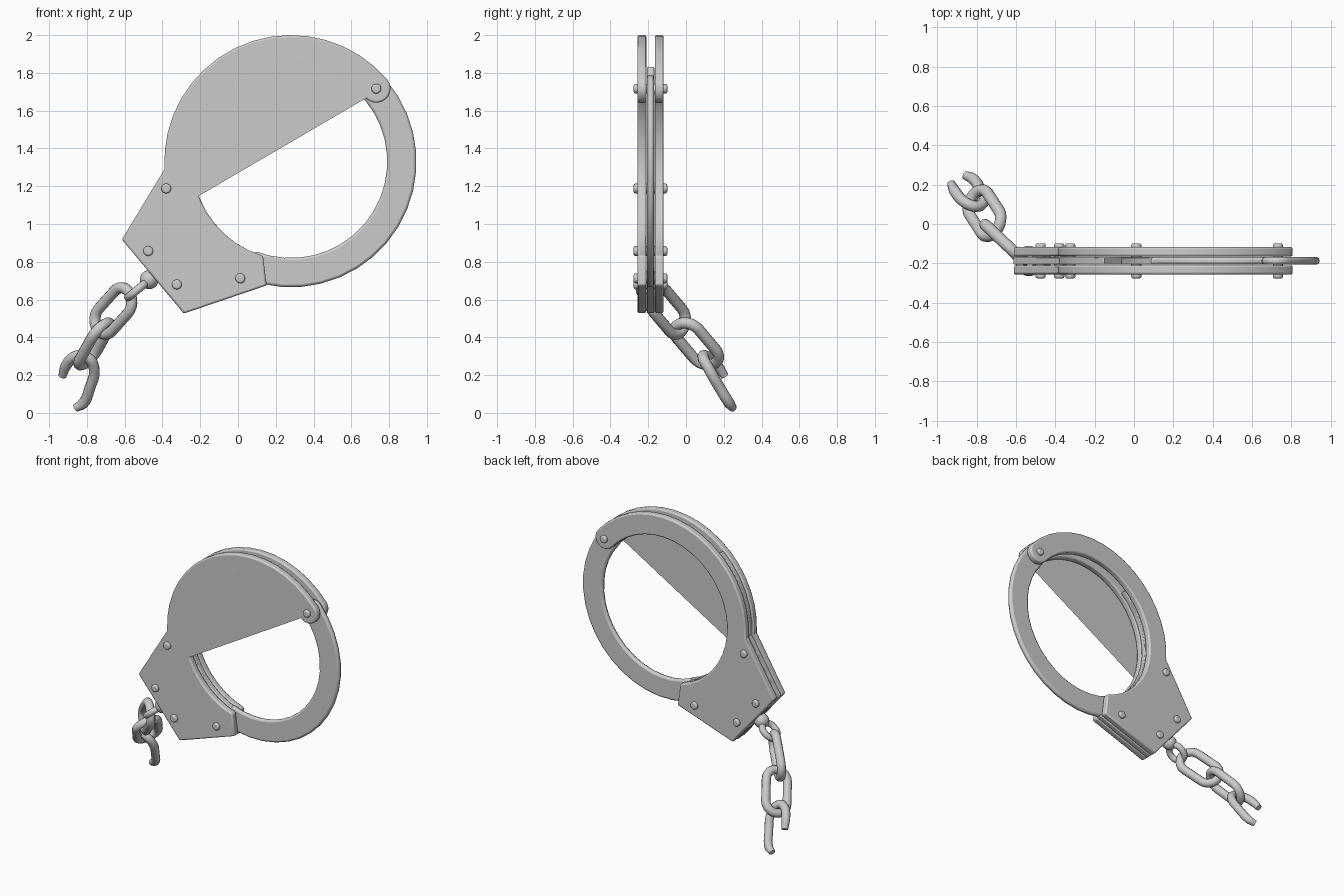
import bpy, bmesh
from math import cos, sin, radians, pi
from mathutils import Vector, Matrix

if "Cube" in bpy.data.objects:
    bpy.data.objects.remove(bpy.data.objects["Cube"])

CX, CZ = 0.28, 1.33          # centre of the cuff ring
RO, RI = 0.67, 0.52          # outer and inner radius
HINGE = 40.5                 # hinge angle in degrees
BODY = [(-0.615, 0.918), (-0.287, 0.526), (0.152, 0.675), (0.133, 0.833)]


def arc(r, a0, a1, step=8.5, c=(CX, CZ)):
    n = max(2, round(abs(a1 - a0) / step))
    angles = [radians(a0 + (a1 - a0) * i / n) for i in range(n + 1)]
    return [(c[0] + r * cos(a), c[1] + r * sin(a)) for a in angles]


def on_ring(r, a):
    return arc(r, a, a)[0]


def finish(ob, angle=30):
    bpy.ops.object.select_all(action='DESELECT')
    ob.select_set(True)
    bpy.context.view_layer.objects.active = ob
    bpy.ops.object.shade_smooth_by_angle(angle=radians(angle))


def add_mesh(name, bm):
    bmesh.ops.recalc_face_normals(bm, faces=bm.faces)
    me = bpy.data.meshes.new(name)
    bm.to_mesh(me)
    bm.free()
    ob = bpy.data.objects.new(name, me)
    bpy.context.collection.objects.link(ob)
    return ob


def plate(name, outline, y0, y1, bevel):
    bm = bmesh.new()
    face = bm.faces.new([bm.verts.new((x, y0, z)) for x, z in outline])
    if y1 != y0:
        ext = bmesh.ops.extrude_face_region(bm, geom=[face], use_keep_orig=True)
        moved = [v for v in ext['geom'] if isinstance(v, bmesh.types.BMVert)]
        bmesh.ops.translate(bm, verts=moved, vec=(0, y1 - y0, 0))
    ob = add_mesh(name, bm)
    if bevel:
        m = ob.modifiers.new('edge', 'BEVEL')
        m.width, m.segments = bevel, 2
        m.limit_method, m.angle_limit = 'ANGLE', radians(40)
    finish(ob)
    return ob


# Two cheek plates with a rounded hinge end
pivot = on_ring((RO + RI) / 2, HINGE)
cap = arc((RO - RI) / 2, HINGE + 180, HINGE + 360, 18, pivot)
cheek = (arc(RO, HINGE, 183.4) + BODY[:-1] + arc(RI, 253.5, HINGE) + cap[1:-1])
plate('front_cheek_plate', cheek, -0.257, -0.210, 0.01)
plate('back_cheek_plate', cheek, -0.165, -0.118, 0.01)

# Thin sheet closing the upper half of the front opening
plate('front_segment_sheet', arc(RI + 0.01, 40, 200.6), -0.257, -0.257, 0)

# Spacer between the cheeks
spacer = arc(RO - 0.005, 130.6, 183.4) + BODY[:-1] + arc(RI, 253.5, 130.6)
plate('spacer_plate', spacer, -0.207, -0.168, 0.006)

# Swinging arm, running from the hinge into the body
AO, AI = 0.665, 0.51
arm_pivot = on_ring((AO + AI) / 2, HINGE)
arm_cap = arc((AO - AI) / 2, HINGE, HINGE + 180, 18, arm_pivot)
arm = arc(AO, -112, HINGE, 9) + arm_cap[1:-1] + arc(AI, HINGE, -112, 9)
plate('swing_arm', arm, -0.206, -0.169, 0.013)

# Rivets and hinge pin
for i, (x, z) in enumerate([(-0.38, 1.188), (-0.475, 0.857), (-0.324, 0.68),
                            (0.012, 0.712), pivot]):
    bm = bmesh.new()
    place = Matrix.Translation((x, -0.188, z)) @ Matrix.Rotation(pi / 2, 4, 'X')
    bmesh.ops.create_cone(bm, cap_ends=True, segments=20, radius1=0.026,
                          radius2=0.026, depth=0.178, matrix=place)
    ob = add_mesh('hinge_pin' if i == 4 else f'rivet_{i + 1}', bm)
    m = ob.modifiers.new('dome', 'BEVEL')
    m.width, m.segments, m.limit_method = 0.01, 3, 'ANGLE'
    finish(ob, 40)

# Swivel ball and eye on the body's slanted edge
bpy.ops.mesh.primitive_uv_sphere_add(segments=20, ring_count=12, radius=0.05,
                                     location=(-0.47, -0.188, 0.705))
bpy.context.object.name = 'swivel_ball'
finish(bpy.context.object, 60)


def tube(name, pts, radius, closed=True):
    cu = bpy.data.curves.new(name, 'CURVE')
    cu.dimensions, cu.bevel_depth, cu.bevel_resolution = '3D', radius, 3
    cu.use_fill_caps, cu.resolution_u = True, 5
    sp = cu.splines.new('POLY' if closed else 'BEZIER')
    if closed:
        sp.points.add(len(pts) - 1)
        for p, co in zip(sp.points, pts):
            p.co = (*co, 1)
        sp.use_cyclic_u = True
    else:
        sp.bezier_points.add(len(pts) - 1)
        for p, co in zip(sp.bezier_points, pts):
            p.co = co
            p.handle_left_type = p.handle_right_type = 'AUTO'
        sp.bezier_points[0].radius = sp.bezier_points[-1].radius = 0.75
    ob = bpy.data.objects.new(name, cu)
    bpy.context.collection.objects.link(ob)
    bpy.ops.object.select_all(action='DESELECT')
    ob.select_set(True)
    bpy.context.view_layer.objects.active = ob
    bpy.ops.object.convert(target='MESH')
    finish(bpy.context.object, 50)


def link(name, centre, along, across, half, r, wire):
    c, d = Vector(centre), Vector(along).normalized()
    w = Vector(across)
    w = (w - d * w.dot(d)).normalized()
    pts = []
    for s in (1, -1):
        for i in range(13):
            a = pi * i / 12
            pts.append(c + s * (d * (half + r * sin(a)) + w * r * cos(a)))
    tube(name, pts, wire)


# Chain
link('swivel_eye', (-0.535, -0.188, 0.65), (-0.77, 0, -0.64), (0, 1, 0), 0.005, 0.055, 0.022)
link('chain_link_1', (-0.66, -0.095, 0.54), (-0.18, 0.17, -0.20), (0, 0, 1), 0.075, 0.076, 0.03)
link('chain_link_2', (-0.76, 0.055, 0.365), (-0.11, 0.17, -0.20), (0.58, 0.73, 0.31), 0.075, 0.076, 0.03)

# Last link, broken open
tube('broken_link', [(-0.93, 0.205, 0.195), (-0.91, 0.165, 0.25), (-0.86, 0.11, 0.30),
                     (-0.80, 0.09, 0.295), (-0.762, 0.12, 0.235), (-0.785, 0.18, 0.13),
                     (-0.82, 0.23, 0.05), (-0.86, 0.248, 0.026)], 0.029, closed=False)
